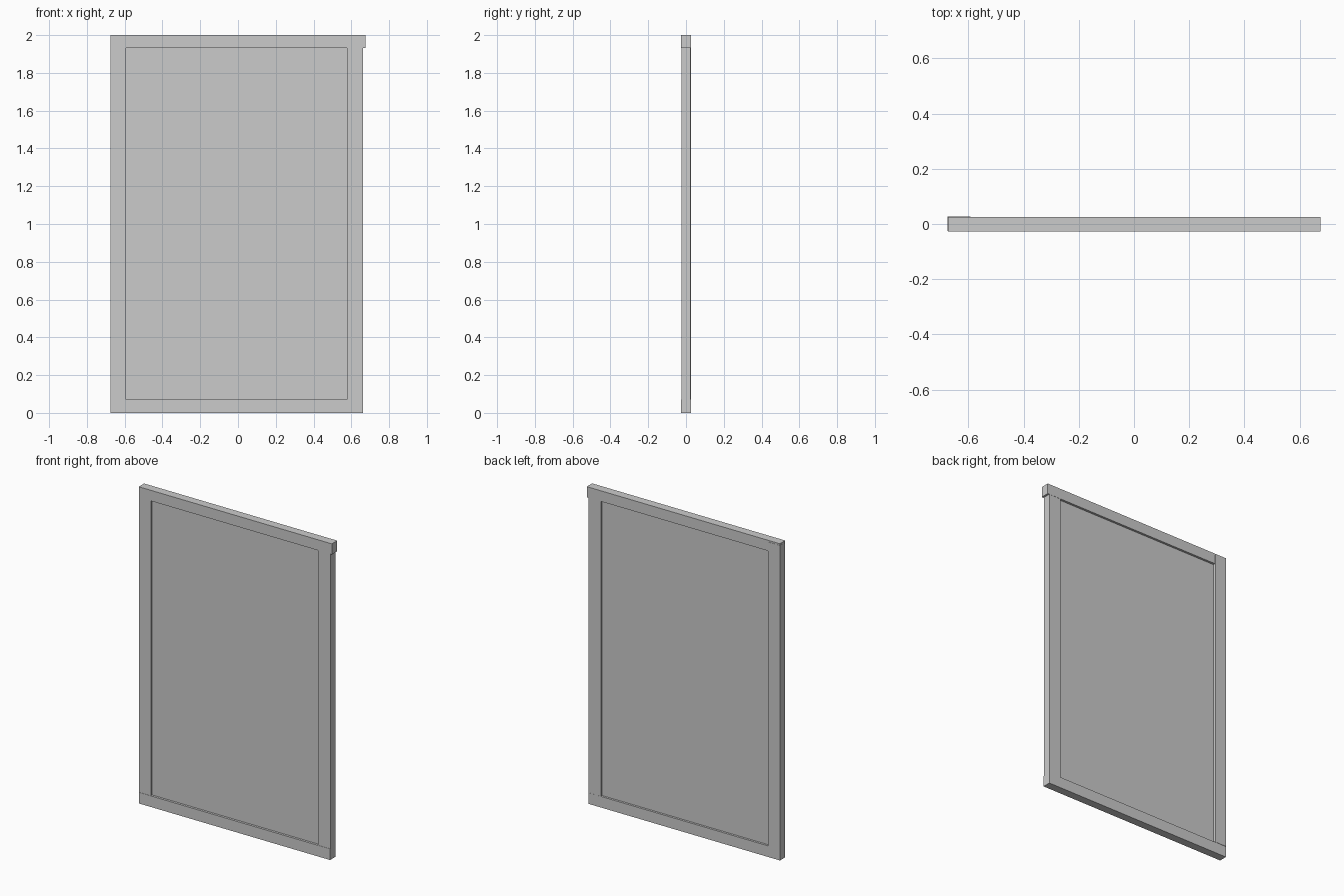
import bpy

if "Cube" in bpy.data.objects:
    bpy.data.objects.remove(bpy.data.objects["Cube"])


def box(name, x, y, z):
    """Box from (min, max) extents on each axis."""
    bpy.ops.mesh.primitive_cube_add(size=1)
    ob = bpy.context.object
    ob.name = name
    ob.location = [(a + b) / 2 for a, b in (x, y, z)]
    ob.scale = [b - a for a, b in (x, y, z)]
    bpy.ops.object.transform_apply(location=True, scale=True)
    return ob


# Recessed panel, tucked into the frame
box("panel", (-0.60, 0.587), (-0.012, 0.012), (0.06, 1.945))

# Upright stiles, butted between the rails
box("left_stile", (-0.675, -0.592), (-0.025, 0.0275), (0.07, 1.99))
box("right_stile", (0.577, 0.662), (-0.025, 0.025), (0.07, 1.935))

# Rails: the top one overhangs the right stile, both sit slightly proud in front
box("top_rail", (-0.674, 0.675), (-0.0275, 0.0262), (1.933, 2.0))
box("bottom_rail", (-0.674, 0.662), (-0.0265, 0.0255), (0.0, 0.07))
